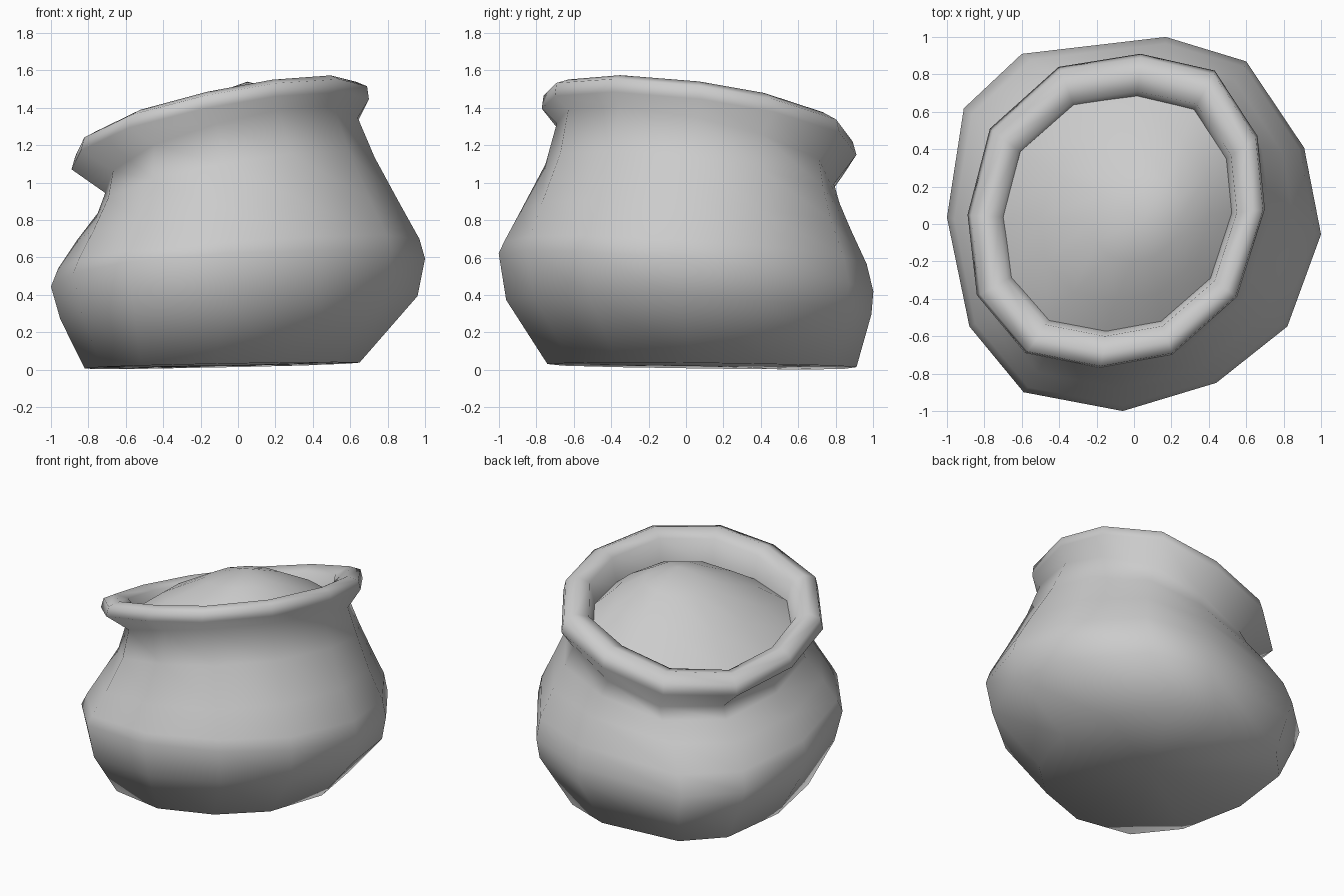
import bpy

if "Cube" in bpy.data.objects:
    bpy.data.objects.remove(bpy.data.objects["Cube"])

# Plan outlines (12 corners, clockwise from the back)
BELLY = [(.17, 1), (.6, .87), (.91, .41), (1, -.05), (.82, -.54), (.44, -.84),
         (-.06, -.99), (-.59, -.89), (-.88, -.54), (-1, .04), (-.91, .62), (-.6, .91)]
MOUTH = [(.03, .91), (.43, .82), (.66, .47), (.70, .08), (.55, -.39), (.20, -.70),
         (-.19, -.77), (-.59, -.69), (-.85, -.38), (-.9, .05), (-.78, .51), (-.41, .84)]


def unit(pts):
    """Scale an outline to fill -1..1 on both axes."""
    xs, ys = [p[0] for p in pts], [p[1] for p in pts]
    f = lambda v, vs: (2 * v - max(vs) - min(vs)) / (max(vs) - min(vs))
    return [(f(x, xs), f(y, ys)) for x, y in pts]


BELLY, MOUTH = unit(BELLY), unit(MOUTH)


def ring(x0, x1, y0, y1, zl, zr, zf, zb, blend, arch=0.3):
    """Tilted outline from its extents and its left/right/front/back heights."""
    out = []
    for (a, b), (c, d) in zip(BELLY, MOUTH):
        u, v = a + (c - a) * blend, b + (d - b) * blend
        s = u * (zr - zl) / 2 + v * (zb - zf) / 2
        z = (zl + zr + zf + zb) / 4 + s - arch * s * s
        out.append(((x0 + x1 + u * (x1 - x0)) / 2, (y0 + y1 + v * (y1 - y0)) / 2, max(z, 0)))
    return out


def loft(name, rings, start=None, end=None):
    """Skin rings together, with an optional closing point at each end."""
    n = 12
    verts = [p for r in rings for p in r]
    faces = []
    for k in range(len(rings) - 1):
        for i in range(n):
            j = (i + 1) % n
            faces.append((k * n + i, (k + 1) * n + i, (k + 1) * n + j, k * n + j))
    last = (len(rings) - 1) * n
    if start:
        verts.append(start)
        faces += [(len(verts) - 1, i, (i + 1) % n) for i in range(n)]
    if end:
        verts.append(end)
        faces += [(len(verts) - 1, last + (i + 1) % n, last + i) for i in range(n)]
    me = bpy.data.meshes.new(name)
    me.from_pydata(verts, [], faces)
    ob = bpy.data.objects.new(name, me)
    bpy.context.collection.objects.link(ob)
    me.shade_smooth()
    return ob


# Sagging cloth body with rolled rim
loft("sack", [
    ring(-.82, .65, -.74, .91, .01, .04, .03, .01, 0),
    ring(-.95, .96, -.96, .99, .28, .40, .37, .28, 0),
    ring(-1, 1, -1, 1, .48, .62, .60, .38, 0),
    ring(-.96, .97, -.97, .965, .56, .71, .68, .54, .1),
    ring(-.86, .86, -.88, .88, .69, .89, .87, .74, .35),
    ring(-.75, .73, -.75, .82, .84, 1.14, 1.12, .87, .75),
    ring(-.71, .64, -.69, .79, .96, 1.37, 1.34, .96, 1),
    ring(-.89, .70, -.77, .91, 1.08, 1.46, 1.43, 1.13, 1, .5),
    ring(-.87, .69, -.76, .89, 1.15, 1.53, 1.50, 1.20, 1, .5),
    ring(-.80, .63, -.69, .81, 1.19, 1.55, 1.52, 1.25, 1, .5),
    ring(-.72, .55, -.60, .71, 1.17, 1.50, 1.47, 1.22, 1, .5),
    ring(-.68, .52, -.57, .67, 1.06, 1.30, 1.28, 1.10, 1),
], start=(-.08, .08, .02))

# Heaped filling inside the mouth
loft("filling", [
    ring(-.70, .53, -.58, .69, 1.11, 1.31, 1.29, 1.14, 1),
    ring(-.50, .41, -.41, .50, 1.28, 1.41, 1.39, 1.30, 1),
    ring(-.22, .25, -.20, .26, 1.44, 1.49, 1.48, 1.45, 1),
], end=(.05, .02, 1.54))
